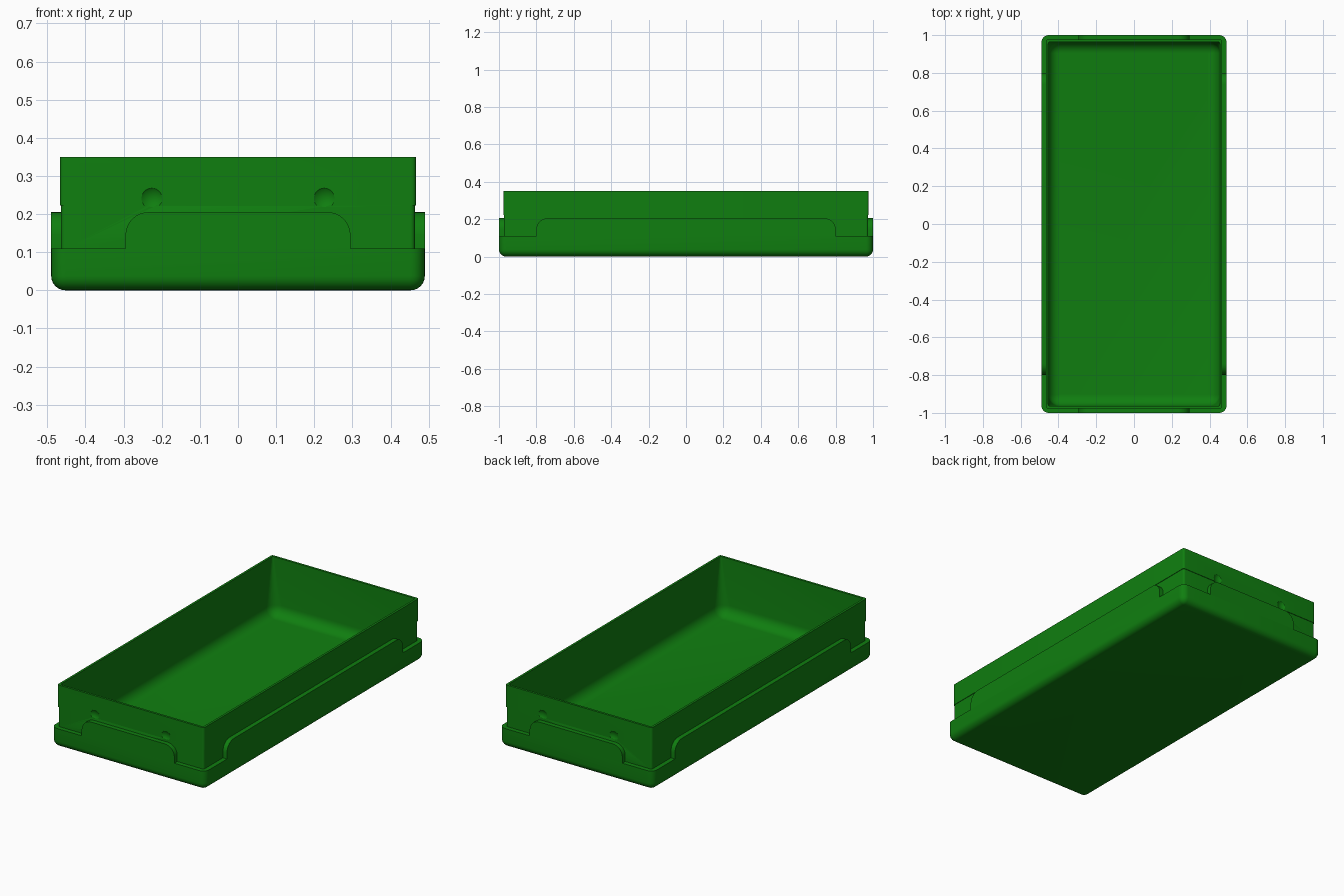
import bpy, bmesh
from math import sin, cos, pi

if "Cube" in bpy.data.objects:
    bpy.data.objects.remove(bpy.data.objects["Cube"], do_unlink=True)

HX, HY = 0.49, 1.0          # outer half sizes
LEDGE, TAB_TOP, TOP = 0.11, 0.205, 0.35

green = bpy.data.materials.new("green plastic")
green.use_nodes = True
color = (0.005, 0.21, 0.005, 1)
green.diffuse_color = color
green.node_tree.nodes["Principled BSDF"].inputs["Base Color"].default_value = color


def make_object(name, bm):
    bmesh.ops.recalc_face_normals(bm, faces=bm.faces)
    mesh = bpy.data.meshes.new(name)
    bm.to_mesh(mesh)
    bm.free()
    mesh.materials.append(green)
    obj = bpy.data.objects.new(name, mesh)
    bpy.context.collection.objects.link(obj)
    return obj


def smooth(obj):
    bpy.ops.object.select_all(action='DESELECT')
    obj.select_set(True)
    bpy.context.view_layer.objects.active = obj
    bpy.ops.object.shade_smooth_by_angle(angle=pi / 6)


def rounded_loop(bm, inset, radius, z, steps=6):
    """Ring of vertices round a rounded rectangle."""
    verts = []
    cx, cy = HX - inset - radius, HY - inset - radius
    for k, (sx, sy) in enumerate([(1, 1), (-1, 1), (-1, -1), (1, -1)]):
        for i in range(steps + 1):
            a = (k + i / steps) * pi / 2
            verts.append(bm.verts.new((sx * cx + radius * cos(a), sy * cy + radius * sin(a), z)))
    return verts


# Tray shell: section rings (inset, corner radius, height) from underside to floor
ROUND, FILLET, FLOOR, INNER = 0.038, 0.06, 0.022, 0.036
section = []
for i in range(7):
    a = i / 6 * pi / 2
    d = ROUND * (1 - sin(a))
    section.append((d, max(ROUND - d, 0.004), ROUND * (1 - cos(a))))
section += [(0, ROUND, LEDGE), (0.026, 0.012, LEDGE), (0.026, 0.012, 0.222),
            (0.023, 0.012, 0.222), (0.023, 0.012, TOP), (INNER, 0.008, TOP)]
for i in range(9):
    a = i / 8 * pi / 2
    d = FILLET * (1 - cos(a))
    section.append((INNER + d, max(FILLET - d, 0.004), FLOOR + FILLET * (1 - sin(a))))

bm = bmesh.new()
rings = [rounded_loop(bm, *s) for s in section]
for low, high in zip(rings, rings[1:]):
    n = len(low)
    for i in range(n):
        j = (i + 1) % n
        bm.faces.new((low[i], low[j], high[j], high[i]))
bm.faces.new(rings[0][::-1])
bm.faces.new(rings[-1])
tray = make_object("tray_shell", bm)

# Shallow round dimples in both end walls
DIMPLE_R, DEPTH = 0.027, 0.009
ball = (DIMPLE_R ** 2 + DEPTH ** 2) / (2 * DEPTH)
bm = bmesh.new()
for side in (-1, 1):
    for x in (-0.226, 0.226):
        new = bmesh.ops.create_uvsphere(bm, u_segments=48, v_segments=32, radius=ball)["verts"]
        bmesh.ops.translate(bm, verts=new, vec=(x, side * (HY - 0.023 - DEPTH + ball), 0.241))
cutter = make_object("dimple_cutter", bm)
cutter.hide_render = True
mod = tray.modifiers.new("dimples", 'BOOLEAN')
mod.operation, mod.solver, mod.object = 'DIFFERENCE', 'EXACT', cutter
bpy.context.view_layer.objects.active = tray
bpy.ops.object.modifier_apply(modifier=mod.name)
bpy.data.objects.remove(cutter, do_unlink=True)
smooth(tray)


# Raised tabs, flush with the outer skirt, with rounded upper corners
def make_tab(name, half, place):
    r = 0.06
    right = [(half, LEDGE)] + [
        (half - r + r * cos(i / 8 * pi / 2), TAB_TOP - r + r * sin(i / 8 * pi / 2)) for i in range(9)]
    outline = right + [(-u, z) for u, z in reversed(right)]
    bm = bmesh.new()
    outer = [bm.verts.new(place(u, 0, z)) for u, z in outline]
    inner = [bm.verts.new(place(u, 0.027, z)) for u, z in outline]
    bm.faces.new(outer)
    bm.faces.new(inner[::-1])
    n = len(outline)
    for i in range(n):
        j = (i + 1) % n
        bm.faces.new((outer[i], inner[i], inner[j], outer[j]))
    smooth(make_object(name, bm))


make_tab("front_tab", 0.295, lambda u, d, z: (u, d - HY, z))
make_tab("back_tab", 0.295, lambda u, d, z: (u, HY - d, z))
make_tab("left_tab", 0.8, lambda u, d, z: (HX - d, u, z))
make_tab("right_tab", 0.8, lambda u, d, z: (d - HX, u, z))
